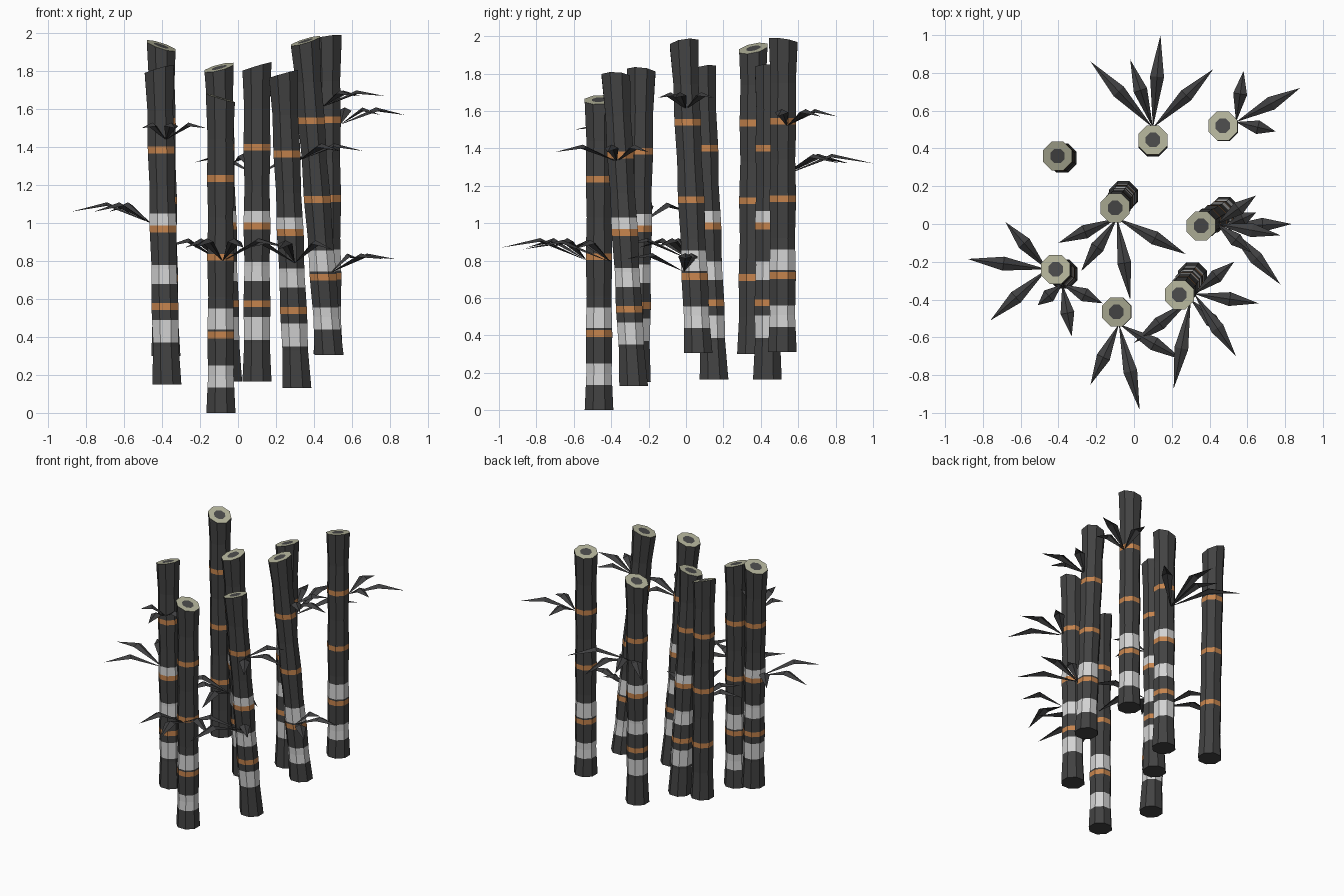
import bpy, bmesh, math
from mathutils import Vector

if "Cube" in bpy.data.objects:
    bpy.data.objects.remove(bpy.data.objects["Cube"])


def material(name, r, g, b):
    m = bpy.data.materials.new(name)
    m.diffuse_color = (r, g, b, 1)
    m.use_nodes = True
    m.node_tree.nodes["Principled BSDF"].inputs["Base Color"].default_value = m.diffuse_color
    return m


BARK = material("dark bark", .055, .055, .055)
ORANGE = material("orange node", .56, .23, .075)
WHITE = material("pale band", .65, .65, .65)
CREAM = material("cut cream wood", .46, .46, .33)
CORE = material("hollow core", .07, .07, .07)
LEAF = material("dark leaf", .05, .05, .052)

SIDES = 8
NODES = [.41, .82, 1.235]
BANDS_A = [(.22, .34), (.53, .63), (.838, .9)]
BANDS_B = [(.135, .25), (.44, .55)]
# stalk radius by height: flared ends, slight swelling at each node
PROFILE = [(0, .083), (.2, .073), (.41, .077), (.61, .071), (.82, .077),
           (1.03, .071), (1.235, .077), (1.44, .073), (1.66, .083)]


def radius(h):
    for (h0, r0), (h1, r1) in zip(PROFILE, PROFILE[1:]):
        if h <= h1:
            return r0 + (r1 - r0) * (h - h0) / (h1 - h0)
    return PROFILE[-1][1]


def finish(bm, name, mats):
    me = bpy.data.meshes.new(name)
    bm.to_mesh(me)
    bm.free()
    for m in mats:
        me.materials.append(m)
    bpy.context.collection.objects.link(bpy.data.objects.new(name, me))


def stalk(name, base, top, slope, bands):
    base, top = Vector(base), Vector(top)
    length = top.z - base.z
    orange = [(n - .018, n + .018) for n in NODES]
    cuts = {0.0, length} | {h for h, _ in PROFILE[:-1]}
    cuts |= {v for pair in orange + bands for v in pair}
    cuts = sorted(cuts - set(NODES))
    bm = bmesh.new()

    def ring(h, scale=1):
        c = base.lerp(top, h / length)
        r = radius(h) * scale
        out = []
        for i in range(SIDES):
            a = math.tau * (i + .5) / SIDES
            dx, dy = r * math.cos(a), r * math.sin(a)
            # only the top cut is slanted
            dz = dx * slope[0] + dy * slope[1] if h == length else 0
            out.append(bm.verts.new(c + Vector((dx, dy, dz))))
        return out

    def skin(lo, hi, mat):
        for i in range(SIDES):
            j = (i + 1) % SIDES
            bm.faces.new((lo[i], lo[j], hi[j], hi[i])).material_index = mat

    rings = [ring(h) for h in cuts]
    for k in range(len(cuts) - 1):
        mid = (cuts[k] + cuts[k + 1]) / 2
        mat = 0
        if any(a < mid < b for a, b in bands):
            mat = 2
        if any(a < mid < b for a, b in orange):
            mat = 1
        skin(rings[k], rings[k + 1], mat)
    # cut end: cream rim around a dark core
    inner = ring(length, .5)
    skin(rings[-1], inner, 3)
    bm.faces.new(inner).material_index = 4
    bm.faces.new(rings[0][::-1])
    finish(bm, name, [BARK, ORANGE, WHITE, CREAM, CORE])


def leaves(name, origin, tips, rise=.12, drop=.05):
    # each leaf is a folded diamond that rises to its middle, then droops
    bm = bmesh.new()
    o = Vector(origin)
    for x, y in tips:
        d = Vector((x - o.x, y - o.y, 0))
        side = Vector((-d.y, d.x, 0)).normalized() * .037
        mid = o + d * .55 + Vector((0, 0, rise))
        low = Vector((0, 0, -.018))
        s, m, l, r, t = [bm.verts.new(p) for p in (
            o, mid, mid + side + low, mid - side + low,
            o + d + Vector((0, 0, rise - drop)))]
        for f in ((s, m, l), (s, r, m), (m, t, l), (r, t, m)):
            bm.faces.new(f)
    finish(bm, name, [LEAF])


# stalks: base centre, top centre, slant of the cut, pale bands
STALKS = [
    ("back_left", (-.38, .35, .30), (-.405, .36, 1.935), (-.32, .2), []),
    ("back_middle", (.10, .435, .165), (.10, .445, 1.825), (.3, -.05), BANDS_A),
    ("back_right", (.475, .515, .31), (.47, .52, 1.975), (.15, -.15), BANDS_B),
    ("centre", (-.055, .15, .165), (-.10, .085, 1.82), (.25, .2), BANDS_A),
    ("right", (.48, .065, .305), (.355, -.01, 1.96), (.3, .15), BANDS_B),
    ("left", (-.375, -.265, .15), (-.415, -.24, 1.81), (.28, -.1), BANDS_A),
    ("front", (-.09, -.465, 0), (-.093, -.465, 1.66), (-.3, .05), BANDS_B),
    ("front_right", (.31, -.28, .13), (.24, -.375, 1.785), (.28, -.05), BANDS_A),
]
for part, base, top, slope, bands in STALKS:
    stalk("stalk_" + part, base, top, slope, bands)

# leaf clusters: root on the stalk, then leaf tips seen from above
leaves("leaves_back_middle", (.10, .51, 1.25),
       [(-.23, .86), (-.02, .87), (.14, 1.0), (.42, .82)])
leaves("leaves_back_right", (.54, .54, 1.52),
       [(.58, .81), (.88, .72), (.75, .49)], .09, .04)
leaves("leaves_right_upper", (.44, 0, 1.61),
       [(.645, .15), (.775, -.06), (.62, -.15)], .09, .03)
leaves("leaves_right_lower", (.49, -.01, .74),
       [(.775, -.32), (.835, 0), (.645, .06)], .1, .03)
leaves("leaves_centre", (-.09, .03, .8),
       [(-.4, -.1), (-.28, -.25), (-.02, -.4), (.275, -.16)])
leaves("leaves_left_upper", (-.38, -.32, 1.44),
       [(-.33, -.595), (-.165, -.42), (-.51, -.43)], .09, .03)
leaves("leaves_left_lower", (-.46, -.24, 1.0),
       [(-.88, -.185), (-.68, .01), (-.76, -.51)], .11, .05)
leaves("leaves_front", (-.08, -.53, .8),
       [(-.23, -.85), (.03, -.985), (.26, -.72)])
leaves("leaves_front_right_upper", (.32, -.37, 1.33),
       [(.53, -.2), (.66, -.42), (.54, -.7)], .09, .04)
leaves("leaves_front_right_lower", (.3, -.4, .79),
       [(0, -.63), (.21, -.87), (.5, -.6)])
